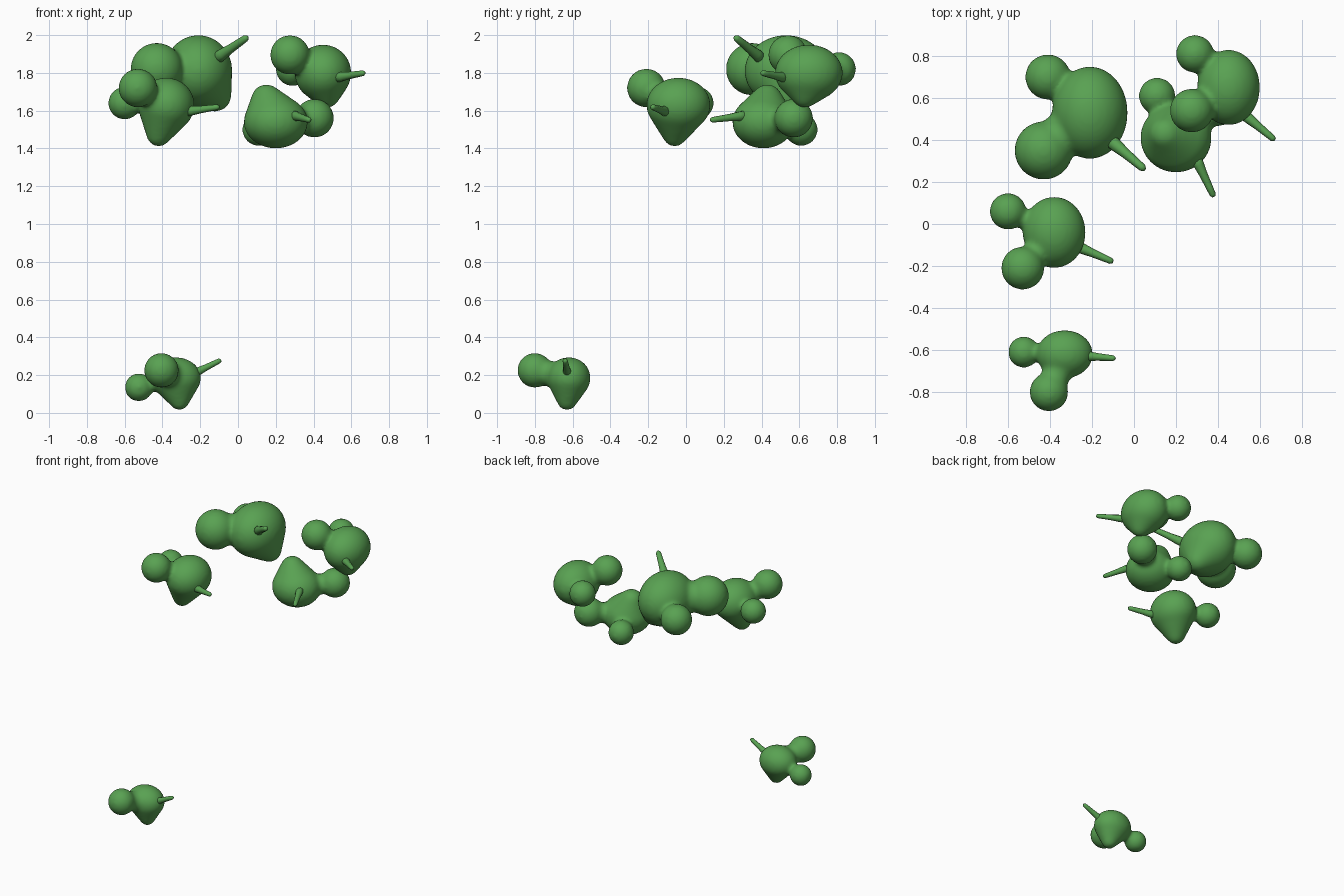
import bpy, bmesh, math
from mathutils import Vector, Matrix

if "Cube" in bpy.data.objects:
    bpy.data.objects.remove(bpy.data.objects["Cube"])

green = bpy.data.materials.new("leaf_green")
green.diffuse_color = (0.10, 0.36, 0.085, 1)
green.use_nodes = True
green.node_tree.nodes["Principled BSDF"].inputs["Base Color"].default_value = green.diffuse_color


def finish(name, bm):
    mesh = bpy.data.meshes.new(name)
    bm.to_mesh(mesh)
    bm.free()
    mesh.materials.append(green)
    for p in mesh.polygons:
        p.use_smooth = True
    obj = bpy.data.objects.new(name, mesh)
    bpy.context.collection.objects.link(obj)
    return obj


def ellipsoid(bm, centre, radii):
    m = Matrix.Translation(centre) @ Matrix.Diagonal((*radii, 1))
    bmesh.ops.create_icosphere(bm, subdivisions=4, radius=1.0, matrix=m)


def chain(bm, a, ra, b, rb, steps):
    # row of ellipsoids blending from one lump to another
    a, b, ra, rb = Vector(a), Vector(b), Vector(ra), Vector(rb)
    for i in range(steps + 1):
        t = i / steps
        ellipsoid(bm, a.lerp(b, t), ra.lerp(rb, t))


def lump(name, centre, radii, tip, tip_r, low, low_r, high, high_r, neck):
    bm = bmesh.new()
    # body narrowing to a blunt tip
    chain(bm, centre, radii, tip, (tip_r,) * 3, 6)
    # two round side lobes joined by necks
    for pos, r, k in ((low, low_r, 0.5), (high, high_r, neck)):
        ellipsoid(bm, pos, (r * 1.03,) * 3)
        chain(bm, pos, (r * k,) * 3, centre, (r * (k + 0.15),) * 3, 8)
    obj = finish(name + "_body", bm)
    fuse = obj.modifiers.new("fuse", 'REMESH')
    fuse.mode = 'VOXEL'
    fuse.voxel_size = 0.012
    fuse.use_smooth_shade = True
    soft = obj.modifiers.new("soften", 'SMOOTH')
    soft.factor = 0.5
    soft.iterations = 12


def stem(name, base, end, r):
    # tapered stalk with a rounded end, rooted inside the body
    base, end = Vector(base), Vector(end)
    d = end - base
    rot = d.to_track_quat('Z', 'Y').to_matrix()
    profile = [(-0.35, 1.4), (0, 1.25), (0.3, 1.0), (0.7, 0.85), (0.93, 0.75), (1, 0.4)]
    bm = bmesh.new()
    rings = []
    for t, k in profile:
        rings.append([bm.verts.new(base + d * t + rot @ Vector((
            r * k * math.cos(i * math.tau / 10), r * k * math.sin(i * math.tau / 10), 0)))
            for i in range(10)])
    for a, b in zip(rings, rings[1:]):
        for i in range(10):
            j = (i + 1) % 10
            bm.faces.new((a[i], a[j], b[j], b[i]))
    bm.faces.new(rings[0][::-1])
    bm.faces.new(rings[-1])
    finish(name + "_stem", bm)


# lowest lump
lump("ground_lump", (-0.33, -0.62, 0.185), (0.135, 0.115, 0.11), (-0.31, -0.63, 0.065), 0.052,
     (-0.525, -0.61, 0.135), 0.073, (-0.405, -0.80, 0.225), 0.09, 0.7)
stem("ground_lump", (-0.21, -0.63, 0.22), (-0.09, -0.64, 0.28), 0.018)

# left lump
lump("left_lump", (-0.38, -0.04, 1.63), (0.15, 0.17, 0.145), (-0.42, -0.06, 1.475), 0.065,
     (-0.60, 0.06, 1.64), 0.085, (-0.53, -0.21, 1.72), 0.10, 0.6)
stem("left_lump", (-0.24, -0.12, 1.60), (-0.10, -0.18, 1.62), 0.02)

# largest lump
lump("large_lump", (-0.21, 0.53, 1.81), (0.18, 0.22, 0.19), (-0.12, 0.54, 1.68), 0.085,
     (-0.41, 0.70, 1.77), 0.105, (-0.43, 0.35, 1.82), 0.135, 0.75)
stem("large_lump", (-0.08, 0.37, 1.90), (0.05, 0.26, 1.99), 0.024)

# right lump
lump("right_lump", (0.45, 0.65, 1.80), (0.15, 0.18, 0.15), (0.47, 0.63, 1.685), 0.07,
     (0.29, 0.81, 1.82), 0.088, (0.275, 0.54, 1.895), 0.102, 0.65)
stem("right_lump", (0.55, 0.50, 1.78), (0.67, 0.40, 1.80), 0.02)

# middle lump, tip upward
lump("middle_lump", (0.20, 0.41, 1.54), (0.17, 0.165, 0.14), (0.15, 0.43, 1.66), 0.08,
     (0.11, 0.61, 1.50), 0.085, (0.405, 0.57, 1.56), 0.10, 0.65)
stem("middle_lump", (0.31, 0.28, 1.57), (0.38, 0.13, 1.55), 0.02)
